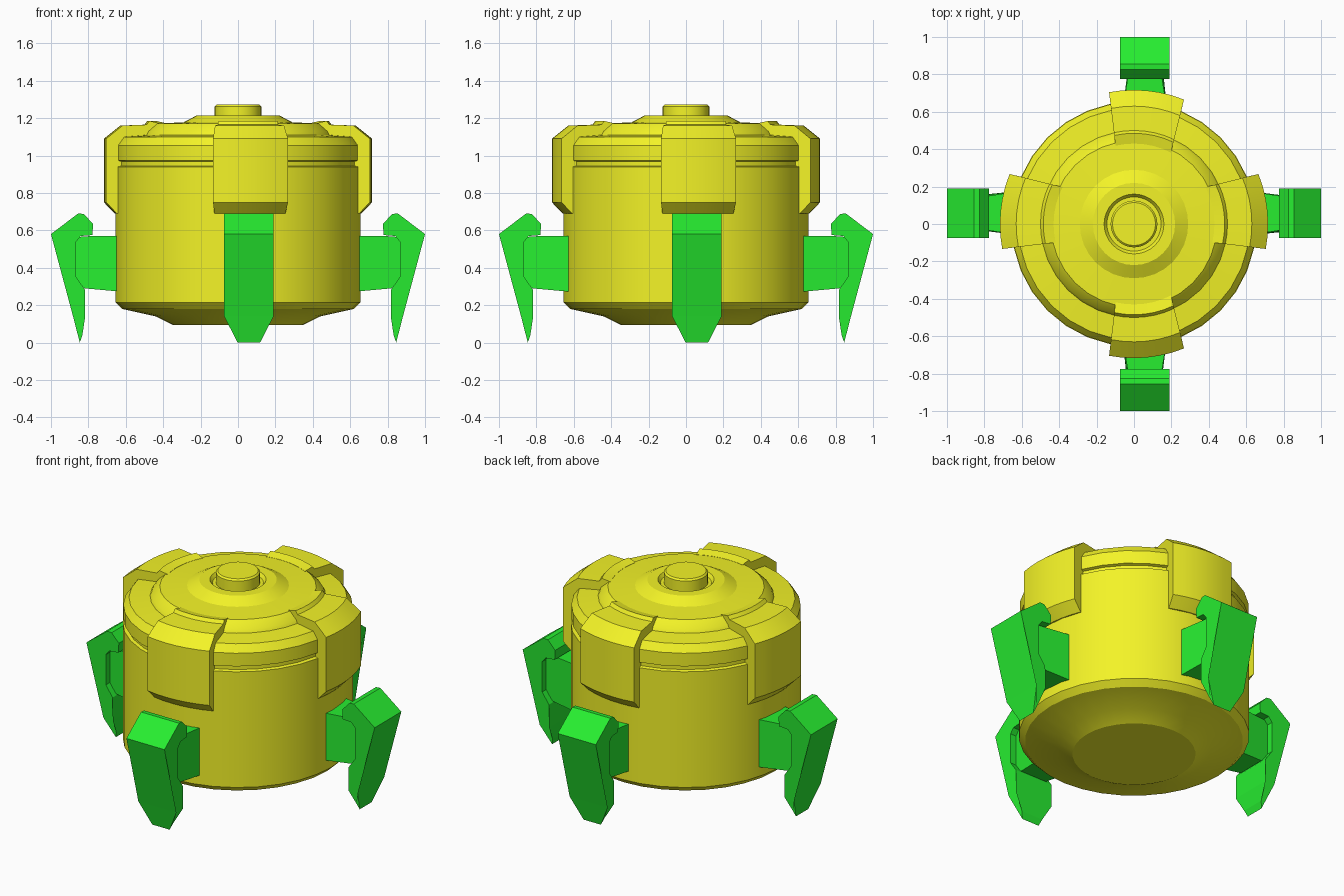
import bpy, bmesh, math

if "Cube" in bpy.data.objects:
    bpy.data.objects.remove(bpy.data.objects["Cube"])


def material(name, color):
    m = bpy.data.materials.new(name)
    m.diffuse_color = color
    m.use_nodes = True
    m.node_tree.nodes["Principled BSDF"].inputs["Base Color"].default_value = m.diffuse_color
    return m


YELLOW = material("yellow", (0.9, 0.9, 0.02, 1))
GREEN = material("green", (0.02, 0.85, 0.03, 1))

# The four sides: radial/tangential coordinates to x, y
SIDES = {
    "front": lambda r, t: (t, -r),
    "back": lambda r, t: (t, r),
    "right": lambda r, t: (r, t),
    "left": lambda r, t: (-r, t),
}


def skin(name, rings, mat, closed=False, smooth=False):
    """Join equal rings of points into a solid; closed loops the rings."""
    bm = bmesh.new()
    vs = [[bm.verts.new(p) for p in ring] for ring in rings]
    n = len(vs[0])
    pairs = list(zip(vs, vs[1:]))
    if closed:
        pairs.append((vs[-1], vs[0]))
    for a, b in pairs:
        for i in range(n):
            j = (i + 1) % n
            bm.faces.new((a[i], a[j], b[j], b[i]))
    if not closed:
        bm.faces.new(vs[0])
        bm.faces.new(vs[-1])
    bmesh.ops.recalc_face_normals(bm, faces=bm.faces)
    me = bpy.data.meshes.new(name)
    bm.to_mesh(me)
    bm.free()
    me.materials.append(mat)
    ob = bpy.data.objects.new(name, me)
    bpy.context.collection.objects.link(ob)
    if smooth:
        bpy.ops.object.select_all(action='DESELECT')
        ob.select_set(True)
        bpy.context.view_layer.objects.active = ob
        bpy.ops.object.shade_smooth_by_angle(angle=math.radians(22))
    return ob


def lathe(name, profile, n=32):
    rings = [[(r * math.cos(2 * math.pi * i / n), r * math.sin(2 * math.pi * i / n), z)
              for i in range(n)] for r, z in profile]
    return skin(name, rings, YELLOW, smooth=True)


# Drum body with dished base, groove and chamfered shoulder
lathe("drum_body", [
    (0.35, 0.095), (0.44, 0.14), (0.62, 0.18), (0.655, 0.215), (0.655, 0.94),
    (0.635, 0.945), (0.635, 0.968), (0.652, 0.973), (0.652, 1.055),
    (0.62, 1.10), (0.50, 1.11), (0.49, 1.13), (0.445, 1.17), (0.29, 1.178),
    (0.22, 1.215), (0.16, 1.215), (0.145, 1.195), (0.10, 1.195)])

# Central push button
lathe("top_button", [(0.125, 1.15), (0.125, 1.262), (0.115, 1.272)])

# Hooked shoulder plates, slightly off centre
PLATE = [(0.43, 1.172), (0.485, 1.185), (0.50, 1.165), (0.63, 1.16), (0.717, 1.09),
         (0.717, 0.75), (0.66, 0.69), (0.60, 0.69), (0.60, 1.05), (0.43, 1.05)]


def plate(side):
    place = SIDES[side]
    steps = 6
    rings = []
    for k in range(steps + 1):
        ring = []
        for r, z in PLATE:
            f = (r - 0.44) / 0.275
            a0 = math.asin((-0.10 - 0.033 * f) / r)
            a1 = math.asin((0.20 + 0.067 * f) / r)
            a = a0 + (a1 - a0) * k / steps
            ring.append((*place(r * math.cos(a), r * math.sin(a)), z))
        rings.append(ring)
    skin(side + "_shoulder_plate", rings, YELLOW, smooth=True)


# Claw and bracket: (radius, height, half width)
CLAW = [(0.855, 0.69, 0.132), (0.825, 0.688, 0.132), (0.775, 0.635, 0.132),
        (0.778, 0.575, 0.132), (0.84, 0.57, 0.132), (0.865, 0.54, 0.132),
        (0.865, 0.35, 0.132), (0.818, 0.283, 0.132), (0.817, 0.14, 0.132),
        (0.832, 0.04, 0.075), (0.846, 0.0, 0.06), (0.882, 0.14, 0.132),
        (1.0, 0.58, 0.132)]
BRACKET = [(0.60, 0.57, 0.12), (0.78, 0.57, 0.092), (0.85, 0.565, 0.092),
           (0.875, 0.54, 0.092), (0.875, 0.35, 0.092), (0.82, 0.29, 0.092),
           (0.60, 0.27, 0.12)]


def slab(name, side, outline, mat, centre=0.058):
    place = SIDES[side]
    rings = [[(*place(r, centre + s * w), z) for r, z, w in outline] for s in (-1, 1)]
    skin(name, rings, mat)


for side in SIDES:
    plate(side)
    slab(side + "_leg_claw", side, CLAW, GREEN)
    slab(side + "_leg_bracket", side, BRACKET, GREEN)
